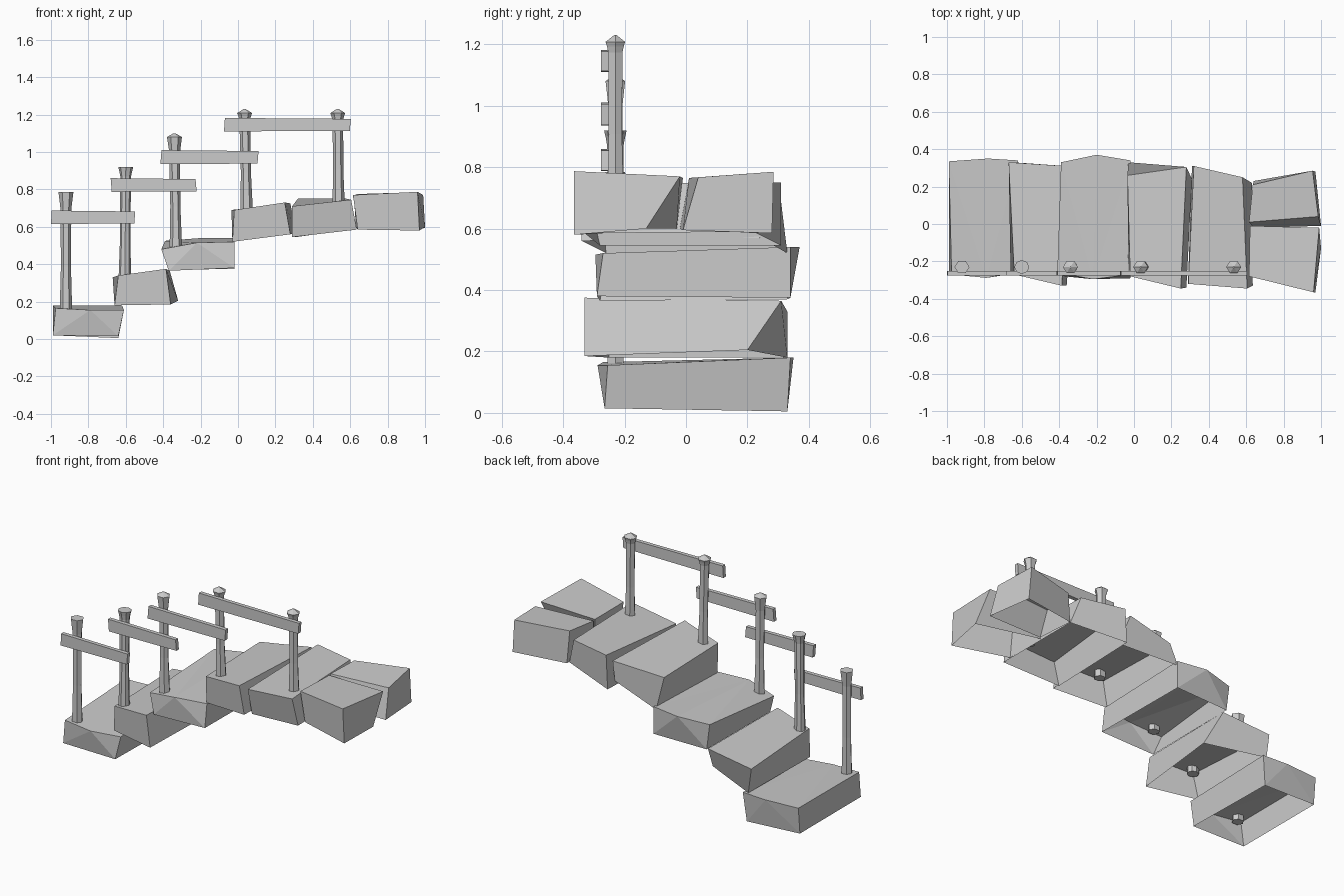
import bpy, bmesh, math

if "Cube" in bpy.data.objects:
    bpy.data.objects.remove(bpy.data.objects["Cube"])


def make(name, verts, faces):
    me = bpy.data.meshes.new(name)
    me.from_pydata(verts, [], faces)
    bm = bmesh.new()
    bm.from_mesh(me)
    bmesh.ops.recalc_face_normals(bm, faces=bm.faces)
    bm.to_mesh(me)
    bm.free()
    ob = bpy.data.objects.new(name, me)
    bpy.context.collection.objects.link(ob)
    return ob


def stone(name, top, bottom, mids=None):
    """Rough block, open underneath; corners run front-left, front-right,
    back-right, back-left. mids adds a bulge to the front and back top edges."""
    if not mids:
        faces = [(0, 1, 2, 3)] + [(i, (i + 1) % 4, 4 + (i + 1) % 4, 4 + i) for i in range(4)]
        return make(name, top + bottom, faces)
    faces = [(0, 8, 3), (8, 9, 3), (8, 1, 2), (8, 2, 9),
             (0, 4, 8), (4, 5, 8), (8, 5, 1), (1, 5, 6, 2),
             (2, 6, 9), (6, 7, 9), (9, 7, 3), (3, 7, 4, 0)]
    return make(name, top + bottom + mids, faces)


# Stone steps, lowest to highest
stone("step_1",
      [(-.975, -.27, .165), (-.61, -.255, .155), (-.62, .34, .18), (-.99, .335, .18)],
      [(-.99, -.265, .02), (-.64, -.265, .015), (-.64, .33, .005), (-.99, .32, .02)],
      [(-.79, -.288, .155), (-.78, .35, .18)])
stone("step_2",
      [(-.64, -.27, .34), (-.385, -.33, .375), (-.365, .31, .365), (-.67, .33, .33)],
      [(-.66, -.25, .18), (-.36, -.33, .185), (-.32, .2, .205), (-.65, .33, .18)])
stone("step_3",
      [(-.41, -.26, .48), (-.02, -.27, .52), (-.02, .34, .54), (-.39, .33, .525)],
      [(-.37, -.28, .365), (-.02, -.29, .38), (-.02, .34, .375), (-.37, .33, .37)],
      [(-.22, -.295, .515), (-.2, .37, .54)])
stone("step_4",
      [(-.02, -.28, .69), (.25, -.345, .73), (.28, .305, .725), (-.035, .26, .69)],
      [(-.03, -.26, .52), (.28, -.34, .56), (.31, .24, .57), (-.03, .33, .52)])
stone("step_5",
      [(.29, -.32, .71), (.605, -.345, .745), (.58, .25, .75), (.32, .31, .75)],
      [(.29, -.28, .545), (.635, -.33, .585), (.63, .22, .59), (.31, .31, .545)])
stone("step_6_front",
      [(.615, -.28, .77), (.96, -.365, .787), (.99, -.02, .77), (.62, -.01, .765)],
      [(.64, -.27, .585), (.97, -.365, .58), (1.0, -.13, .6), (.63, -.03, .6)])
stone("step_6_back",
      [(.615, .01, .765), (.985, .04, .767), (.955, .285, .785), (.635, .21, .775)],
      [(.64, -.02, .6), (1.0, -.01, .595), (.97, .28, .585), (.64, .23, .585)])


# Fence posts: faceted shafts with a waist, flared head and optional pointed cap
def post(name, x, z0, z1, head, sides, cap, lean=0.0):
    rim = z1 - cap
    neck = rim - head
    rings = [(z0, .034), (z0 + .45 * (neck - z0), .027), (neck, .029),
             (neck + .01 + .4 * (head - .01), .034), (rim, .04)]
    if cap:
        rings.append((z1, .005))
    verts, faces = [], []
    for z, r in rings:
        cx = x + lean * (1 - (z - z0) / (z1 - z0))
        for k in range(sides):
            a = math.tau * k / sides
            verts.append((cx + r * math.cos(a), -.23 + r * .92 * math.sin(a), z))
    for j in range(len(rings) - 1):
        for k in range(sides):
            n = (k + 1) % sides
            faces.append((j * sides + k, j * sides + n,
                          (j + 1) * sides + n, (j + 1) * sides + k))
    faces.append(tuple(range(sides)))
    faces.append(tuple(range(len(verts) - sides, len(verts))))
    return make(name, verts, faces)


post("post_1", -.92, .13, .785, .09, 6, 0)
post("post_2", -.6, .31, .92, .05, 8, 0, -.005)
post("post_3", -.34, .47, 1.1, .08, 6, .02, .008)
post("post_4", .035, .66, 1.23, .035, 6, .022, .012)
post("post_5", .533, .69, 1.23, .035, 6, .022, .005)


# Rails: thin planks across the front of the posts, ends slightly crooked
def rail(name, x0, x1, z0, z1, skew):
    corners = [(x0, z0), (x1 - skew, z0 + .003), (x1, z1 - .005), (x0 + skew, z1)]
    verts = [(x, y, z) for y in (-.276, -.252) for x, z in corners]
    faces = [(0, 1, 2, 3), (4, 5, 6, 7)]
    faces += [(i, (i + 1) % 4, 4 + (i + 1) % 4, 4 + i) for i in range(4)]
    return make(name, verts, faces)


rail("rail_1", -1.0, -.55, .615, .687, .004)
rail("rail_2", -.675, -.227, .787, .86, -.006)
rail("rail_3", -.415, .11, .935, 1.01, .006)
rail("rail_4", -.075, .603, 1.11, 1.182, .005)
